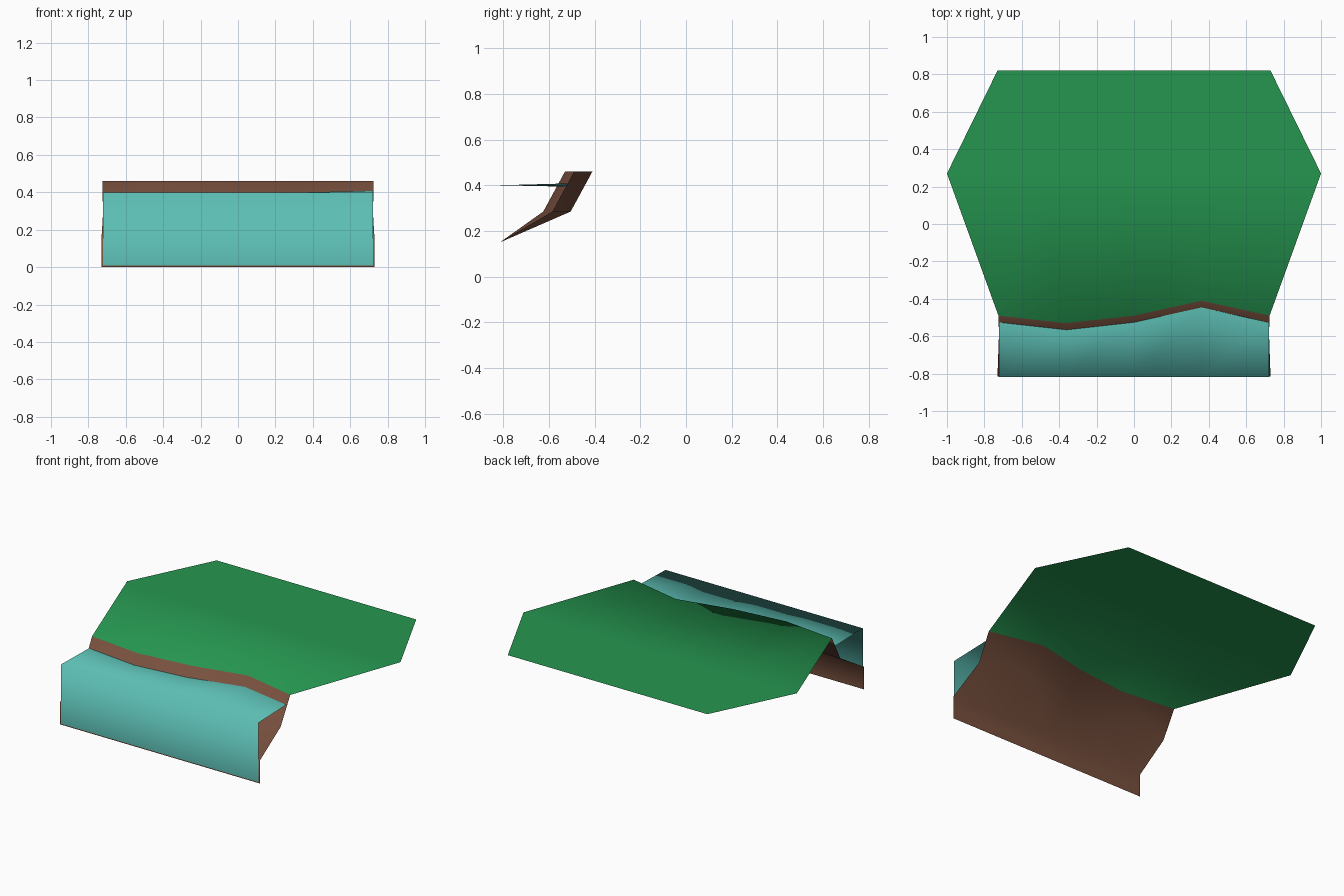
import bpy
import bmesh

if "Cube" in bpy.data.objects:
    bpy.data.objects.remove(bpy.data.objects["Cube"])


def material(name, colour):
    m = bpy.data.materials.new(name)
    m.diffuse_color = (*colour, 1)
    m.use_nodes = True
    m.node_tree.nodes["Principled BSDF"].inputs["Base Color"].default_value = m.diffuse_color
    return m


def row(half_width, ys, zs):
    """Five points from left to right; ys and zs are a number or one value per point."""
    ys = ys if isinstance(ys, list) else [ys] * 5
    zs = zs if isinstance(zs, list) else [zs] * 5
    return [(half_width * (i - 2) / 2, ys[i], zs[i]) for i in range(5)]


def sheet(name, rows, mats, mat_of_strip):
    """Smooth open surface lofted through rows, from the front upwards and back."""
    bm = bmesh.new()
    grid = [[bm.verts.new(p) for p in r] for r in rows]
    for k, (a, b) in enumerate(zip(grid, grid[1:])):
        for i in range(4):
            f = bm.faces.new((a[i], a[i + 1], b[i + 1], b[i]))
            f.material_index = mat_of_strip(k)
            f.smooth = True
    me = bpy.data.meshes.new(name)
    bm.to_mesh(me)
    bm.free()
    for m in mats:
        me.materials.append(m)
    ob = bpy.data.objects.new(name, me)
    bpy.context.collection.objects.link(ob)
    return ob


grass = material("grass green", (0.019, 0.305, 0.080))
earth = material("earth brown", (0.188, 0.080, 0.048))
water = material("water teal", (0.107, 0.515, 0.456))

# wavy shoreline, left to right
shore = [-0.49, -0.53, -0.49, -0.41, -0.49]

# land: earth bank under the water, then the flat six-sided meadow
sheet("land_tile", [
    row(0.73, -0.815, 0.0),
    row(0.73, -0.815, 0.15),
    row(0.722, [y - 0.095 for y in shore], 0.285),
    row(0.725, shore, 0.46),
    row(1.0, 0.27, 0.46),
    row(0.73, 0.82, 0.46),
], [earth, grass], lambda k: 0 if k < 3 else 1)

# water: upright front face and top surface running to the bank
sheet("water_surface", [
    row(0.722, -0.818, 0.008),
    row(0.722, -0.818, 0.40),
    row(0.722, [y - 0.036 for y in shore], [0.395, 0.395, 0.395, 0.40, 0.408]),
], [water], lambda k: 0)
